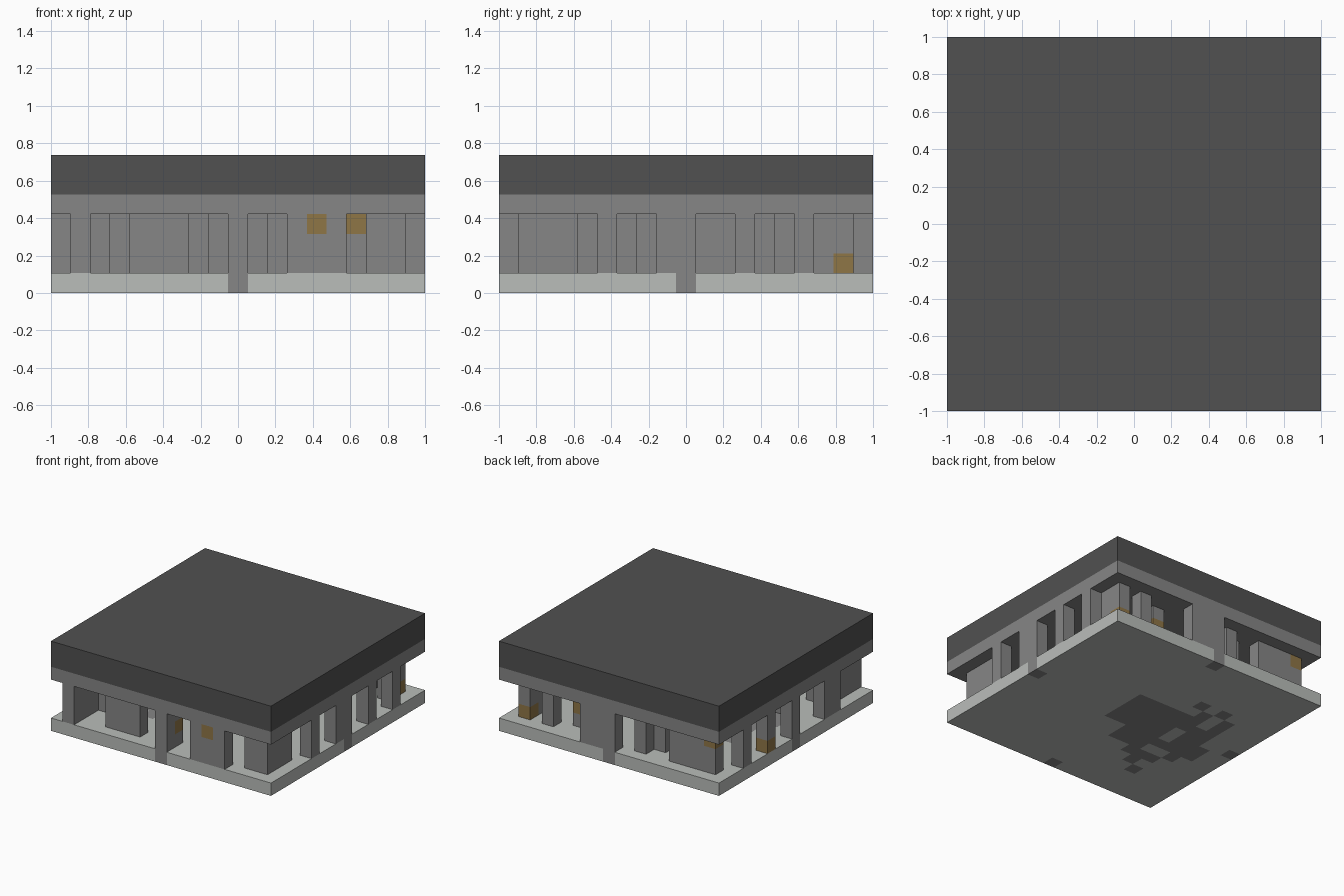
import bpy
import bmesh
from mathutils import Vector

N = 19          # blocks along each side
U = 2 / N       # block size

cube = bpy.data.objects.get("Cube")
if cube:
    bpy.data.objects.remove(cube, do_unlink=True)


def material(name, r, g, b):
    mat = bpy.data.materials.new(name)
    mat.use_nodes = True
    mat.diffuse_color = (r, g, b, 1)
    mat.node_tree.nodes["Principled BSDF"].inputs["Base Color"].default_value = (r, g, b, 1)
    return mat


STONE = material("mid grey stone", 0.238, 0.238, 0.238)
DARK = material("dark grey roof", 0.082, 0.082, 0.082)
PALE = material("pale grey floor", 0.49, 0.51, 0.49)
AMBER = material("amber block", 0.275, 0.181, 0.062)


def finish(name, bm, mats):
    mesh = bpy.data.meshes.new(name)
    bm.to_mesh(mesh)
    bm.free()
    for mat in mats:
        mesh.materials.append(mat)
    obj = bpy.data.objects.new(name, mesh)
    bpy.context.collection.objects.link(obj)


def slab(name, low, high, mat):
    """Full-width slab between two block levels."""
    bm = bmesh.new()
    bmesh.ops.create_cube(bm, size=1)
    bmesh.ops.scale(bm, vec=(2, 2, (high - low) * U), verts=bm.verts)
    bmesh.ops.translate(bm, vec=(0, 0, (high + low) * U / 2), verts=bm.verts)
    finish(name, bm, [mat])


def blocks(name, cells, mats):
    """Unit blocks merged into one skin; cells maps (x, y, z) to a material index."""
    bm = bmesh.new()
    for cell, index in cells.items():
        centre = Vector(cell) + Vector((0.5 - N / 2, 0.5 - N / 2, 0.5))
        for axis in range(3):
            for sign in (-1, 1):
                normal = Vector((0, 0, 0))
                normal[axis] = sign
                if tuple(int(c + n) for c, n in zip(cell, normal)) in cells:
                    continue
                side = Vector((0, 0, 0))
                side[(axis + 1) % 3] = 0.5
                up = normal.cross(side)
                mid = centre + normal / 2
                corners = (mid - side - up, mid + side - up, mid + side + up, mid - side + up)
                face = bm.faces.new([bm.verts.new(c * U) for c in corners])
                face.material_index = index
    bmesh.ops.remove_doubles(bm, verts=bm.verts, dist=U / 100)
    finish(name, bm, mats)


def marked(plan):
    """Cells marked in a plan whose first row is the back."""
    return {(x, N - 1 - row, 0) for row, line in enumerate(plan)
            for x, mark in enumerate(line) if mark == "#"}


# Floor with stone patches
floor_plan = [
    ".........#.........",
    "...................",
    "...................",
    "...................",
    "...................",
    "....#.#............",
    "...#.#.............",
    "...#.######........",
    "...########........",
    "#..##.#####.......#",
    "..###.#####........",
    "..#######..........",
    "...#..###..........",
    "....###............",
    ".....#.............",
    "....#..............",
    "...................",
    "...................",
    ".........#.........",
]
patches = marked(floor_plan)
blocks("floor", {(x, y, 0): int((x, y, 0) in patches)
                 for x in range(N) for y in range(N)}, [PALE, STONE])

# Pillars and wall pieces, three blocks high
wall_plan = [
    ".........###.......",
    ".####..#.......#.#.",
    "......#......#...#.",
    "#.................#",
    "....#.......#......",
    ".....#.......#.....",
    "#.................#",
    "......#####........",
    "......#####........",
    "#.....#####.......#",
    "......#####.......#",
    "....#........#.....",
    "...#..........#....",
    "#..............#..#",
    "#..........#.......",
    "..#....#..#......#.",
    ".#...............#.",
    ".#..###..#......##.",
    ".#.......#..###....",
]
amber = {(13, 0, 3), (15, 5, 3), (9, 1, 2), (17, 17, 1),
         (13, 16, 2), (1, 17, 3), (0, 12, 1)}
blocks("pillars", {(x, y, z): int((x, y, z) in amber)
                   for x, y, _ in sorted(marked(wall_plan)) for z in (1, 2, 3)},
       [STONE, AMBER])

# Ceiling and roof
slab("ceiling", 4, 5, STONE)
slab("roof", 5, 7, DARK)
